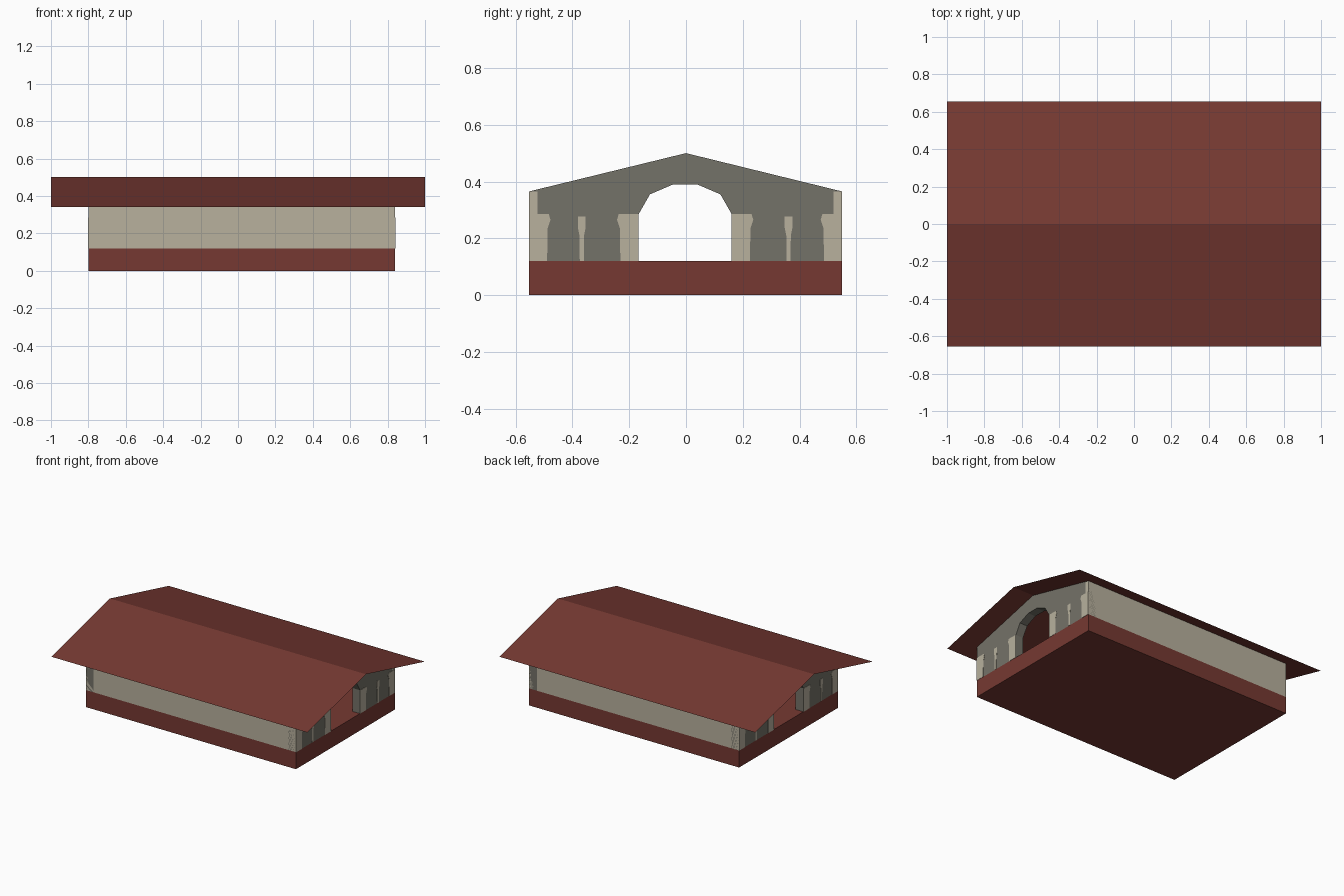
import bpy, bmesh

if "Cube" in bpy.data.objects:
    bpy.data.objects.remove(bpy.data.objects["Cube"])

def mat(name, rgb):
    m = bpy.data.materials.new(name)
    lin = [((c / 255 + 0.055) / 1.055) ** 2.4 for c in rgb]
    m.diffuse_color = (*lin, 1)
    m.use_nodes = True
    m.node_tree.nodes["Principled BSDF"].inputs["Base Color"].default_value = m.diffuse_color
    return m

RED = mat("brick_red", (118, 57, 50))
BEIGE = mat("beige_plaster", (184, 177, 158))
GREY = mat("grey_stone", (116, 114, 104))

X0, X1, Y0, Y1 = -0.80, 0.84, -0.553, 0.55
FLOOR, EAVE, RIDGE = 0.12, 0.365, 0.50

def finish(name, bm, material):
    me = bpy.data.meshes.new(name)
    bm.to_mesh(me)
    bm.free()
    me.materials.append(material)
    ob = bpy.data.objects.new(name, me)
    bpy.context.collection.objects.link(ob)
    return ob

def prism(name, outlines, xa, xb, material):
    """Extrude (y, z) outlines along x from xa to xb."""
    bm = bmesh.new()
    for pts in outlines:
        f = bm.faces.new([bm.verts.new((xa, y, z)) for y, z in pts])
        r = bmesh.ops.extrude_face_region(bm, geom=[f])
        vs = [g for g in r["geom"] if isinstance(g, bmesh.types.BMVert)]
        bmesh.ops.translate(bm, verts=vs, vec=(xb - xa, 0, 0))
    bmesh.ops.recalc_face_normals(bm, faces=bm.faces[:])
    return finish(name, bm, material)

def rect(ya, yb, za, zb):
    return [(ya, za), (yb, za), (yb, zb), (ya, zb)]

# brick base
prism("base", [rect(Y0, Y1, 0, FLOOR)], X0, X1, RED)

# long plastered side walls
prism("front_wall", [rect(Y0, Y0 + 0.03, FLOOR, EAVE)], X0, X1, BEIGE)
prism("back_wall", [rect(Y1 - 0.03, Y1, FLOOR, EAVE)], X0, X1, BEIGE)

# gabled end walls with a faceted archway
arch = [(-0.167, FLOOR), (-0.167, 0.285), (-0.127, 0.355), (-0.045, 0.39),
        (0.039, 0.39), (0.121, 0.355), (0.161, 0.285), (0.161, FLOOR)]
gable = [(Y0, FLOOR)] + arch + [(Y1, FLOOR), (Y1, EAVE), (0, RIDGE), (Y0, EAVE)]

# pale painted piers beside the arch, at the corners and between
def pier(edge, d):
    """Pier with a straight edge and a slightly flared head."""
    return [(edge, FLOOR), (edge + d * 0.064, FLOOR), (edge + d * 0.066, 0.235),
            (edge + d * 0.076, 0.265), (edge + d * 0.070, 0.285), (edge, 0.285)]

def slim(c):
    right = [(0.007, FLOOR), (0.008, 0.21), (0.014, 0.24), (0.014, 0.277)]
    return [(c + y, z) for y, z in right] + [(c - y, z) for y, z in reversed(right)]

piers = [pier(Y0, 1), pier(-0.167, -1), pier(0.161, 1), pier(Y1, -1),
         slim(-0.367), slim(0.361)]

for side, x, d in (("right", X1, 1), ("left", X0, -1)):
    prism(side + "_end_wall", [gable], x - d * 0.06, x, GREY)
    prism(side + "_piers", piers, x - d * 0.001, x + d * 0.002, BEIGE)

# thin overhanging roof sheet
bm = bmesh.new()
rows = [[bm.verts.new((x, y, z)) for x in (-1, 1)]
        for y, z in ((-0.655, 0.341), (0, RIDGE + 0.002), (0.655, 0.341))]
for a, b in zip(rows, rows[1:]):
    bm.faces.new((a[0], a[1], b[1], b[0]))
finish("roof", bm, RED)
